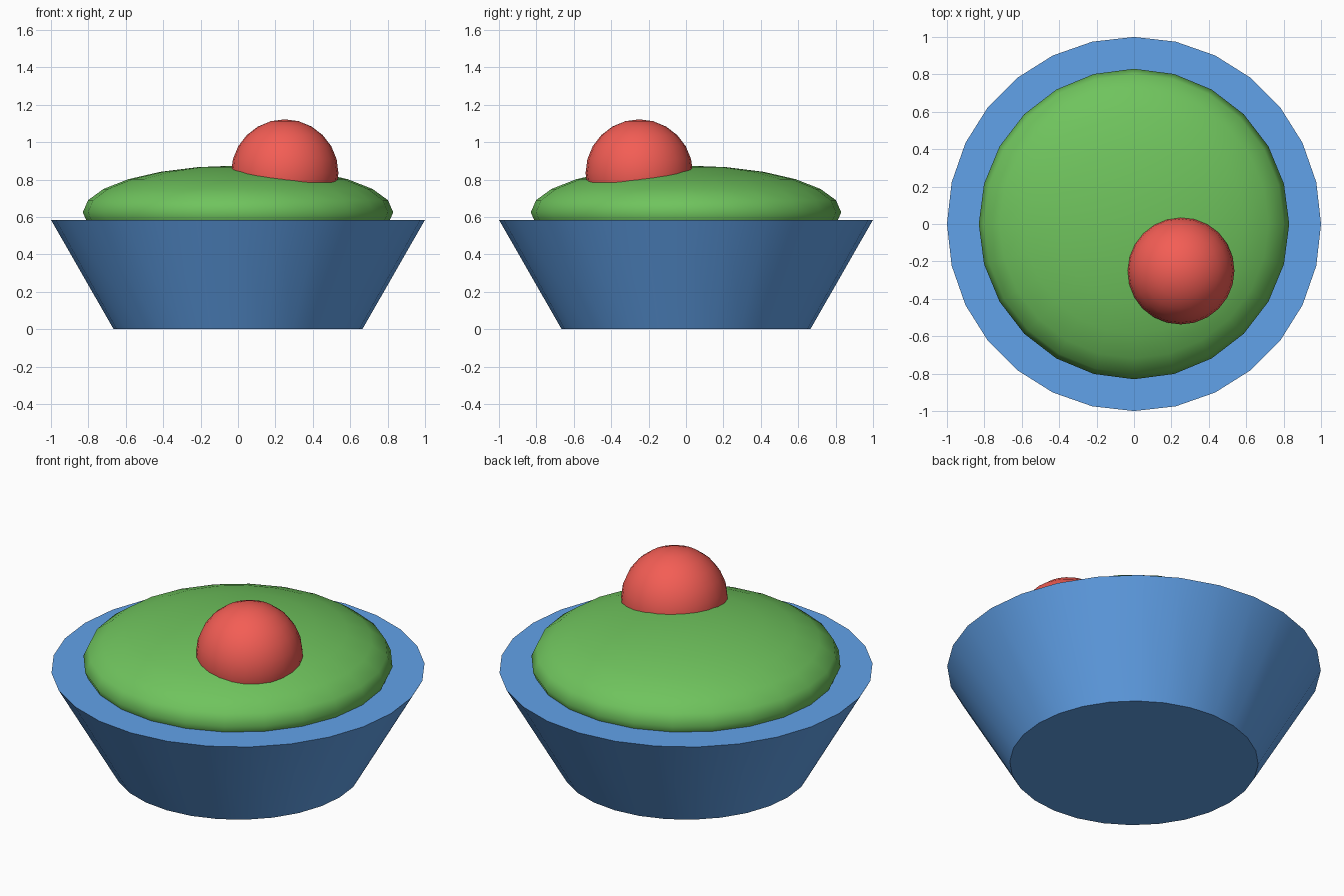
import bpy

if "Cube" in bpy.data.objects:
    bpy.data.objects.remove(bpy.data.objects["Cube"])


def colour(obj, name, rgb):
    mat = bpy.data.materials.new(name)
    mat.diffuse_color = (*rgb, 1.0)
    mat.use_nodes = True
    mat.node_tree.nodes["Principled BSDF"].inputs["Base Color"].default_value = mat.diffuse_color
    obj.data.materials.append(mat)


def ellipsoid(name, centre, radii, segments, rings):
    bpy.ops.mesh.primitive_uv_sphere_add(segments=segments, ring_count=rings,
                                         radius=1, location=centre)
    obj = bpy.context.object
    obj.name = name
    obj.scale = radii
    bpy.ops.object.transform_apply(location=False, rotation=False, scale=True)
    bpy.ops.object.shade_smooth()
    return obj


# Tapered cup: smooth wall, flat rim and base
HEIGHT = 0.585
bpy.ops.mesh.primitive_cone_add(vertices=28, radius1=0.665, radius2=1.0,
                                depth=HEIGHT, location=(0, 0, HEIGHT / 2))
cup = bpy.context.object
cup.name = "cup"
for face in cup.data.polygons:
    face.use_smooth = len(face.vertices) == 4
colour(cup, "blue", (0.12, 0.36, 0.82))

# Domed frosting resting in the cup
frosting = ellipsoid("frosting", (0, 0, 0.625), (0.83, 0.83, 0.25), 24, 12)
colour(frosting, "green", (0.16, 0.55, 0.11))

# Off-centre berry half sunk in the frosting
berry = ellipsoid("berry", (0.25, -0.25, 0.835), (0.287, 0.287, 0.287), 24, 12)
colour(berry, "red", (0.9, 0.11, 0.09))
